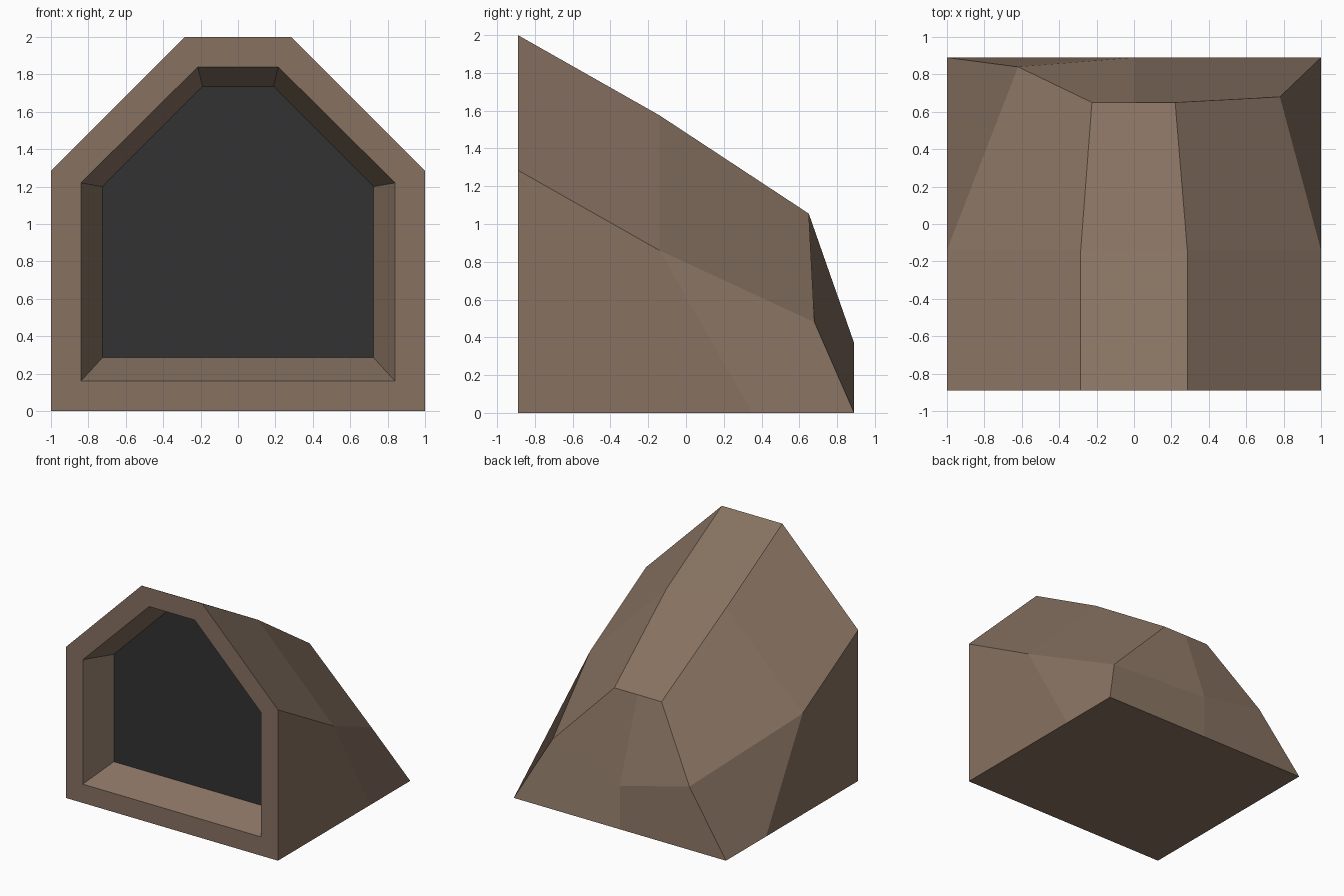
import bpy, bmesh

if "Cube" in bpy.data.objects:
    bpy.data.objects.remove(bpy.data.objects["Cube"])


def material(name, rgb):
    m = bpy.data.materials.new(name)
    m.diffuse_color = (*rgb, 1)
    m.use_nodes = True
    m.node_tree.nodes["Principled BSDF"].inputs["Base Color"].default_value = m.diffuse_color
    return m


def arch(y, half, bottom, shoulder, top_half, top):
    """Gabled doorway outline, from bottom left over the top to bottom right."""
    left = [(-half, y, bottom), (-half, y, shoulder), (-top_half, y, top)]
    right = [(-x, yy, z) for x, yy, z in reversed(left)]
    return left + [(0, y, top)] + right


def strip(bm, a, b, closed=False):
    """Quads between two outlines with the same number of points."""
    n = len(a)
    for i in range(n if closed else n - 1):
        j = (i + 1) % n
        bm.faces.new((a[i], a[j], b[j], b[i]))


bm = bmesh.new()


def ring(points):
    return [bm.verts.new(p) for p in points]


# Rock shell: three rings from the front edge to the uneven back
front = ring(arch(-0.89, 1.0, 0.0, 1.285, 0.285, 2.0))
middle_points = arch(-0.14, 1.0, 0.0, 0.86, 0.285, 1.575)
middle_points[0], middle_points[-1] = (-1, 0.35, 0), (1, 0.35, 0)
middle = ring(middle_points)
back = ring([(-1, 0.89, 0), (-0.62, 0.84, 0.51), (-0.225, 0.65, 1.055),
             (0, 0.65, 1.055), (0.22, 0.65, 1.055), (0.78, 0.68, 0.48),
             (1, 0.89, 0)])
strip(bm, front, middle)
strip(bm, middle, back)

# Back wall: four faces meeting at a bulge
bulge, foot = ring([(0, 0.89, 0.37), (0, 0.89, 0)])
bm.faces.new((back[0], back[1], bulge, foot))
bm.faces.new((back[1], back[2], back[3], bulge))
bm.faces.new((back[3], back[4], back[5], bulge))
bm.faces.new((bulge, back[5], back[6], foot))

# Underside
bm.faces.new((front[0], middle[0], back[0], foot, back[6], middle[6], front[6]))

# Front frame and tapering recess
rim = ring(arch(-0.89, 0.84, 0.16, 1.22, 0.215, 1.84))
inner = ring(arch(-0.636, 0.725, 0.285, 1.20, 0.19, 1.735))
strip(bm, front, rim, closed=True)
strip(bm, rim, inner, closed=True)

# Dark opening at the end of the recess
opening = bm.faces.new(inner)
opening.material_index = 1

bmesh.ops.recalc_face_normals(bm, faces=bm.faces)
mesh = bpy.data.meshes.new("rock_entrance")
bm.to_mesh(mesh)
bm.free()
mesh.materials.append(material("brown rock", (0.242, 0.168, 0.120)))
mesh.materials.append(material("dark opening", (0.032, 0.032, 0.032)))
bpy.context.collection.objects.link(bpy.data.objects.new("rock_entrance", mesh))
